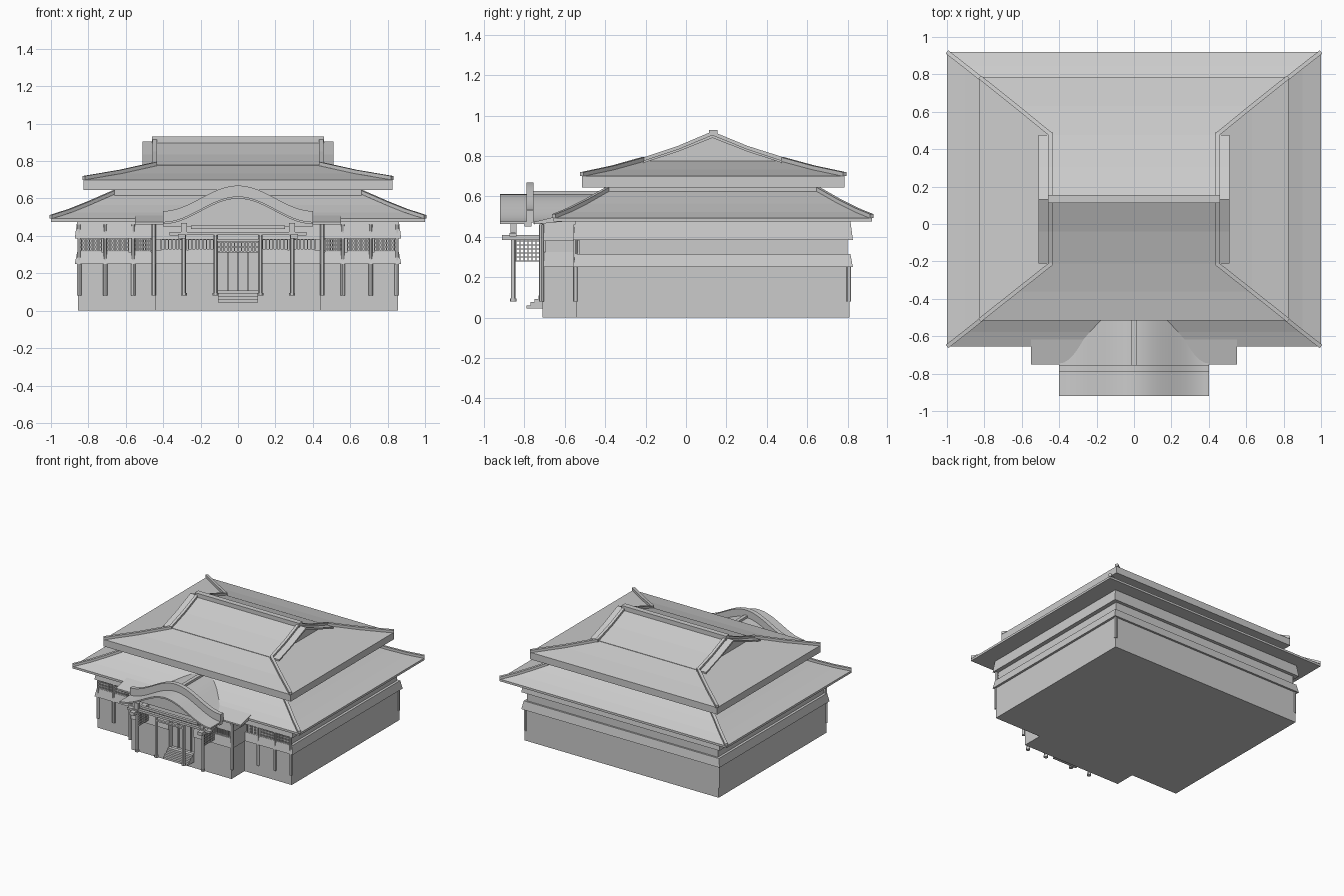
import bpy, bmesh, math
from mathutils import Vector

if "Cube" in bpy.data.objects:
    bpy.data.objects.remove(bpy.data.objects["Cube"])


def make(name, verts, faces):
    me = bpy.data.meshes.new(name)
    me.from_pydata(verts, [], faces)
    bm = bmesh.new()
    bm.from_mesh(me)
    bmesh.ops.recalc_face_normals(bm, faces=bm.faces)
    bm.to_mesh(me)
    bm.free()
    ob = bpy.data.objects.new(name, me)
    bpy.context.collection.objects.link(ob)
    return ob


def skin(name, rings):
    """Closed solid through a stack of equal-length loops."""
    n = len(rings[0])
    verts = [v for r in rings for v in r]
    faces = [tuple(range(n)), tuple(range(len(verts) - n, len(verts)))]
    for k in range(len(rings) - 1):
        for i in range(n):
            j = (i + 1) % n
            faces.append((k*n + i, k*n + j, (k+1)*n + j, (k+1)*n + i))
    return make(name, verts, faces)


def tiers(name, rows):
    """Stacked rectangles, each row is half width, front y, back y, z."""
    return skin(name, [[(-x, a, z), (x, a, z), (x, b, z), (-x, b, z)]
                       for x, a, b, z in rows])


def box(name, x0, x1, y0, y1, z0, z1):
    return skin(name, [[(x0, y0, z), (x1, y0, z), (x1, y1, z), (x0, y1, z)]
                       for z in (z0, z1)])


def prism(name, poly, axis, a, b):
    place = (lambda u, v, t: (t, u, v)) if axis == 'x' else (lambda u, v, t: (u, t, v))
    return skin(name, [[place(u, v, t) for u, v in poly] for t in (a, b)])


def beam(name, p, q, w, h):
    p, q = Vector(p), Vector(q)
    d = q - p
    s = Vector((d.y, -d.x, 0)).normalized() * w / 2
    up = Vector((0, 0, h))
    return skin(name, [[tuple(c + o) for o in (-s, s, s + up, up - s)] for c in (p, q)])


def smooth(ob):
    bpy.ops.object.select_all(action='DESELECT')
    ob.select_set(True)
    bpy.context.view_layer.objects.active = ob
    bpy.ops.object.shade_smooth_by_angle()


def post(name, x, y, z0, z1, r=0.012):
    ring = [(math.cos(i*math.pi/6)*r, math.sin(i*math.pi/6)*r) for i in range(12)]
    smooth(skin(name, [[(x + u, y + v, z) for u, v in ring] for z in (z0, z1)]))


# Main walls with flared bands and recessed window strip
tiers("main_walls", [
    (.855, -.545, .81, 0), (.855, -.545, .81, .25), (.873, -.56, .826, .25),
    (.86, -.548, .814, .315), (.84, -.53, .80, .315), (.84, -.53, .80, .385),
    (.873, -.56, .826, .385), (.86, -.548, .814, .48)])

# Porch block, with a doorway cut in
porch = tiers("porch_walls", [
    (.44, -.71, -.5, 0), (.44, -.71, -.5, .25), (.455, -.722, -.5, .25),
    (.445, -.712, -.5, .325), (.445, -.695, -.5, .325), (.445, -.695, -.5, .38),
    (.455, -.722, -.5, .38), (.445, -.712, -.5, .48)])
cutter = box("door_cutter", -.11, .11, -.8, -.665, .1, .37)
cutter.hide_render = True
cutter.hide_set(True)
cut = porch.modifiers.new("door", 'BOOLEAN')
cut.operation = 'DIFFERENCE'
cut.solver = 'EXACT'
cut.object = cutter

# Lower hipped roof
tiers("lower_roof", [
    (1, -.655, .92, .475), (1, -.655, .92, .492), (.90, -.577, .842, .524),
    (.80, -.497, .762, .564), (.66, -.39, .655, .625)])
prism("porch_eave", [(-.75, .462), (-.75, .474), (-.60, .512), (-.60, .476)], 'x', -.55, .55)

# Upper storey, eave slab and hip-and-gable roof
tiers("upper_walls", [(.66, -.405, .66, .60), (.66, -.405, .66, .65)])
tiers("upper_roof", [
    (.825, -.515, .785, .645), (.825, -.515, .785, .70),
    (.63, -.36, .63, .733), (.44, -.21, .475, .775)])
prism("gable_walls", [(-.21, .77), (.13, .893), (.475, .77)], 'x', -.44, .44)
prism("gable_roof", [
    (-.21, .778), (-.04, .834), (.13, .905), (.305, .834), (.475, .778),
    (.475, .766), (.305, .822), (.13, .89), (-.04, .822), (-.21, .766)], 'x', -.51, .51)
box("main_ridge", -.46, .46, .113, .155, .89, .93)

# Hip and rake ridges on both sides
for s in (-1, 1):
    for front, sy in ((True, -1), (False, 1)):
        pick = lambda f, b: f if front else b
        low = [(1, pick(-.655, .92), .492), (.90, pick(-.577, .842), .524),
               (.80, pick(-.497, .762), .564), (.66, pick(-.39, .655), .625)]
        high = [(.825, pick(-.515, .785), .70), (.63, pick(-.36, .63), .733),
                (.44, pick(-.21, .475), .775)]
        rake = [(.445, pick(-.215, .488), .772), (.445, pick(-.04, .305), .83),
                (.445, .13, .902)]
        for name, path in (("lower_hip", low), ("upper_hip", high), ("rake_ridge", rake)):
            for p, q in zip(path, path[1:]):
                beam(name, (s*p[0], p[1], p[2]), (s*q[0], q[1], q[2]), .022, .02)


# Curved entrance gable
def arch(name, y0, y1, lo, hi, flat=None):
    xs = [-.4 + .8*i/32 for i in range(33)]
    crv = lambda x: .475 + .068*(1 + math.cos(math.pi*x/.4))
    top = [(x, crv(x) + hi) for x in xs]
    bot = [(x, flat if flat is not None else crv(x) + lo) for x in reversed(xs)]
    smooth(prism(name, top + bot, 'y', y0, y1))


arch("entrance_roof_front", -.92, -.79, -.012, 0)
arch("entrance_roof_crest", -.79, -.755, -.005, .058)
arch("entrance_roof_back", -.755, -.42, -.012, 0)
arch("entrance_gable_panel", -.80, -.765, 0, -.005, .45)
box("entrance_ridge", -.014, .014, -.755, -.40, .605, .628)

# Entrance columns, beams and brackets
for s in (-1, 1):
    for x, top in ((.29, .44), (.12, .405)):
        post("entrance_column", s*x, -.855, .09, top)
        post("column_foot", s*x, -.855, .08, .095, .016)
    box("bracket_arm", s*.32 - .045, s*.32 + .045, -.875, -.84, .402, .42)
    box("bracket_block", s*.30 - .02, s*.30 + .02, -.91, -.72, .385, .41)
    box("bracket_cap", s*.29 - .016, s*.29 + .016, -.87, -.84, .42, .47)
    # Side lattice
    x = s*.29
    for i in range(7):
        y = -.842 + .02*i
        box("side_lattice_upright", x - .005, x + .005, y - .003, y + .003, .28, .385)
    for i in range(6):
        z = .28 + .02*i
        box("side_lattice_rail", x - .005, x + .005, -.845, -.71, z - .003, z + .003)
    # Porch corner post and facade posts
    post("porch_corner_post", s*.45, -.716, .08, .46)
    for px in (.85, .71, .56):
        post("facade_post", s*px, -.548, .08, .25)
        post("facade_upper_post", s*px, -.548, .25, .46, .009)
    post("rear_post", s*.85, .805, .08, .25)
box("entrance_beam", -.33, .33, -.868, -.845, .405, .422)
box("entrance_upper_beam", -.25, .25, -.868, -.845, .437, .455)
box("door_lintel", -.12, .12, -.865, -.845, .37, .382)

# Entrance steps
for i in range(4):
    box("step", -.108, .108, -.79 + .02*i, -.70, .045 + .016*i, .061 + .016*i)


# Window lattices
def lattice(name, x0, x1, y, z0, z1, cols, rows):
    for i in range(cols + 1):
        x = x0 + (x1 - x0)*i/cols
        box(name + "_upright", x - .0035, x + .0035, y - .006, y + .006, z0, z1)
    for i in range(rows + 1):
        z = z0 + (z1 - z0)*i/rows
        box(name + "_rail", x0, x1, y - .005, y + .005, z - .003, z + .003)


for s in (-1, 1):
    for a, b in ((.73, .845), (.585, .705), (.465, .555)):
        lattice("facade_window", s*a, s*b, -.541, .318, .384, 9, 3)
    for a, b in ((.13, .265), (.275, .41)):
        lattice("porch_window", s*a, s*b, -.702, .328, .38, 7, 1)
lattice("door_transom", -.11, .11, -.69, .315, .367, 12, 2)
for x in (-.055, 0, .055):
    box("door_stile", x - .004, x + .004, -.675, -.664, .1, .32)
